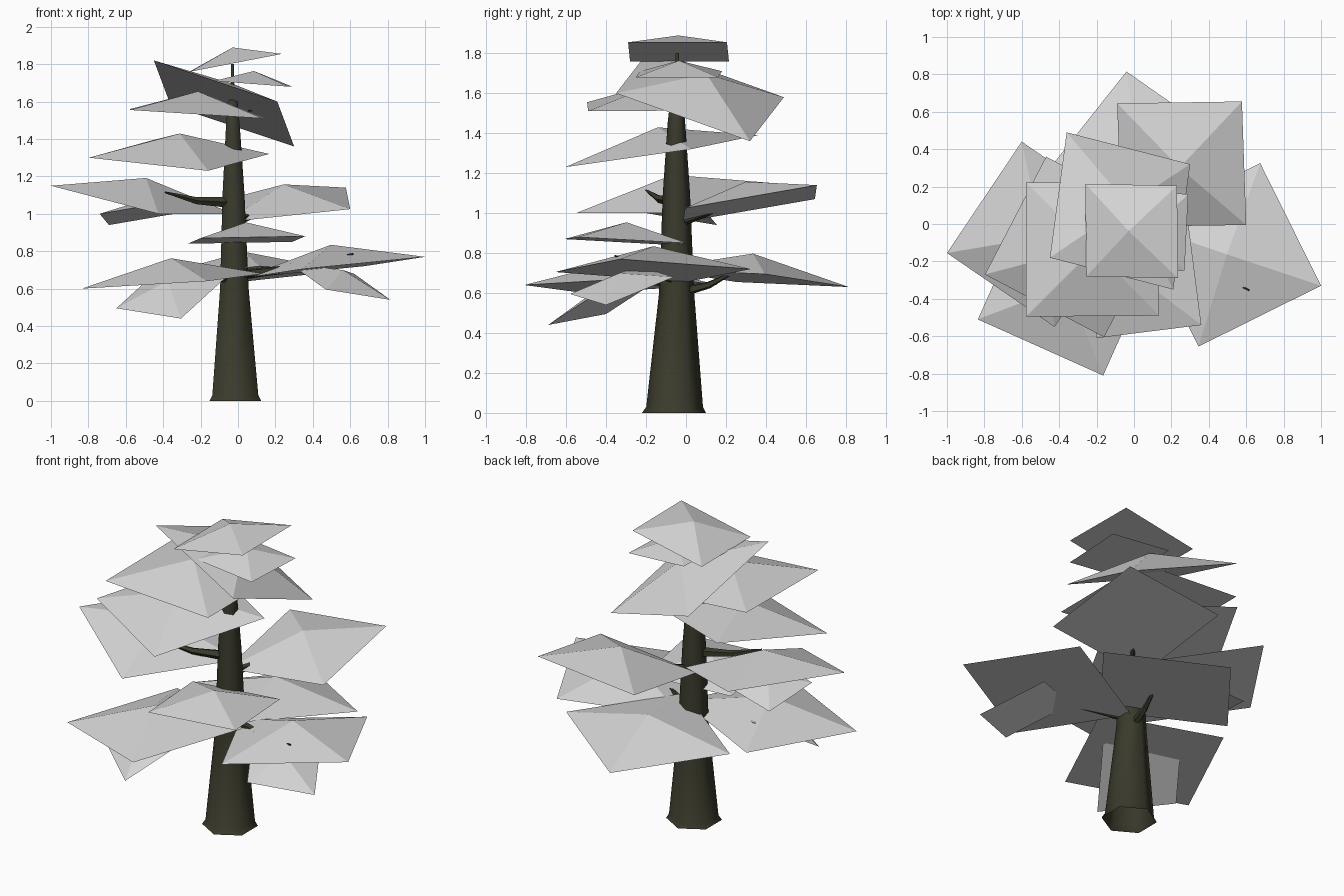
import bpy, bmesh, math
from mathutils import Vector as V

if "Cube" in bpy.data.objects:
    bpy.data.objects.remove(bpy.data.objects["Cube"])


def material(name, rgb):
    m = bpy.data.materials.new(name)
    m.diffuse_color = (*rgb, 1)
    m.use_nodes = True
    m.node_tree.nodes["Principled BSDF"].inputs["Base Color"].default_value = m.diffuse_color
    return m


LEAF = material("pale grey foliage", (0.66, 0.66, 0.66))
BARK = material("dark olive bark", (0.042, 0.042, 0.025))


def finish(name, bm, mat, smooth=False):
    me = bpy.data.meshes.new(name)
    bm.to_mesh(me)
    bm.free()
    me.materials.append(mat)
    ob = bpy.data.objects.new(name, me)
    bpy.context.collection.objects.link(ob)
    for p in me.polygons:
        p.use_smooth = smooth
    return ob


def card(name, a, b, c):
    """Flat square-based foliage pyramid from three base corners."""
    a, b, c = V(a), V(b), V(c)
    n = (b - a).cross(c - b).normalized()
    if n.z < 0:
        n.negate()
    apex = (a + c) / 2 + n * 0.167 * (b - a).length
    bm = bmesh.new()
    ring = [bm.verts.new(p) for p in (a, b, c, a + c - b)]
    top = bm.verts.new(apex)
    for i in range(4):
        bm.faces.new((ring[i], ring[(i + 1) % 4], top))
    bm.faces.new(ring[::-1])
    bmesh.ops.recalc_face_normals(bm, faces=bm.faces)
    finish(name, bm, LEAF)


def tube(name, rings, sides, start=0.0):
    """Tapered tube, open at its base, through (centre, radius) rings."""
    bm = bmesh.new()
    axis = V(rings[-1][0]) - V(rings[0][0])
    q = axis.to_track_quat('Z', 'Y') if name != "trunk" else V((0, 0, 1)).to_track_quat('Z', 'Y')
    loops = []
    for p, r in rings:
        angles = [start + 2 * math.pi * i / sides for i in range(sides)]
        loops.append([bm.verts.new(V(p) + q @ V((r * math.cos(t), r * math.sin(t), 0)))
                      for t in angles])
    for lo, hi in zip(loops, loops[1:]):
        for i in range(sides):
            j = (i + 1) % sides
            bm.faces.new((lo[i], lo[j], hi[j], hi[i]))
    bm.faces.new(loops[-1])
    ob = finish(name, bm, BARK, True)
    bpy.context.view_layer.objects.active = ob
    ob.select_set(True)
    bpy.ops.object.shade_smooth_by_angle(angle=math.radians(62))
    ob.select_set(False)


# Six-sided trunk with a small root flare and a thin tip
profile = [(0, -0.06, 0.16), (0.03, -0.057, 0.142), (0.6, -0.047, 0.088), (1.1, -0.048, 0.068),
           (1.45, -0.048, 0.044), (1.6, -0.045, 0.03), (1.61, -0.045, 0.012), (1.8, -0.043, 0.009)]
tube("trunk", [((-0.014 - 0.009 * z, y, z), r) for z, y, r in profile], 6, math.pi / 6)

# Foliage tiers, three base corners per piece
lower = [
    ((0.345, -0.655, 0.705), (1.0, -0.33, 0.77), (0.675, 0.325, 0.72)),
    ((-0.835, -0.51, 0.60), (-0.165, -0.81, 0.64), (0.135, -0.14, 0.68)),
    ((0.47, -0.58, 0.595), (0.815, -0.40, 0.54), (0.62, -0.06, 0.68)),
    ((-0.65, -0.40, 0.495), (-0.305, -0.69, 0.44), (-0.07, -0.36, 0.655)),
    ((0.56, 0.395, 0.695), (-0.04, 0.815, 0.63), (-0.485, 0.255, 0.655)),
]
middle = [
    ((0.36, -0.54, 0.88), (-0.20, -0.61, 0.87), (-0.27, -0.065, 0.84)),
    ((-0.09, 0.645, 1.07), (0.577, 0.655, 1.14), (0.60, -0.005, 1.025)),
    ((-0.425, -0.55, 1.0), (-1.0, -0.155, 1.15), (-0.60, 0.44, 1.15)),
    ((-0.69, 0.155, 0.94), (-0.74, -0.20, 1.0), (-0.39, -0.25, 1.06)),
    ((-0.16, -0.605, 1.23), (-0.797, -0.27, 1.30), (-0.47, 0.36, 1.39)),
]
upper = [
    ((-0.578, 0.222, 1.56), (-0.578, -0.495, 1.555), (0.134, -0.49, 1.51)),
    ((0.30, 0.32, 1.36), (-0.36, 0.49, 1.58), (-0.45, -0.18, 1.82)),
    ((0.29, 0.16, 1.68), (0.27, -0.25, 1.68), (-0.13, -0.23, 1.71)),
    ((-0.26, 0.215, 1.76), (0.23, 0.205, 1.855), (0.235, -0.29, 1.855)),
]
for tier, cards in (("lower", lower), ("middle", middle), ("upper", upper)):
    for i, corners in enumerate(cards):
        card(f"{tier}_foliage_{i + 1}", *corners)

# Short branches: start height, tip, base radius
branches = [
    (0.67, (0.615, -0.355, 0.786), 0.03), (0.66, (-0.30, -0.30, 0.69), 0.03),
    (0.60, (0.05, 0.25, 0.71), 0.03), (1.06, (-0.39, -0.20, 1.115), 0.033),
    (0.95, (0.20, 0.24, 1.08), 0.028), (1.28, (-0.24, -0.12, 1.35), 0.02),
    (1.54, (0.08, 0.0, 1.56), 0.015),
]
for i, (z, tip, r) in enumerate(branches):
    base = V((-0.02, -0.05, z))
    mid = base.lerp(V(tip), 0.55) - V((0, 0, 0.02))
    tube(f"branch_{i + 1}", [(base, r), (mid, r * 0.6), (tip, 0.005)], 5)
